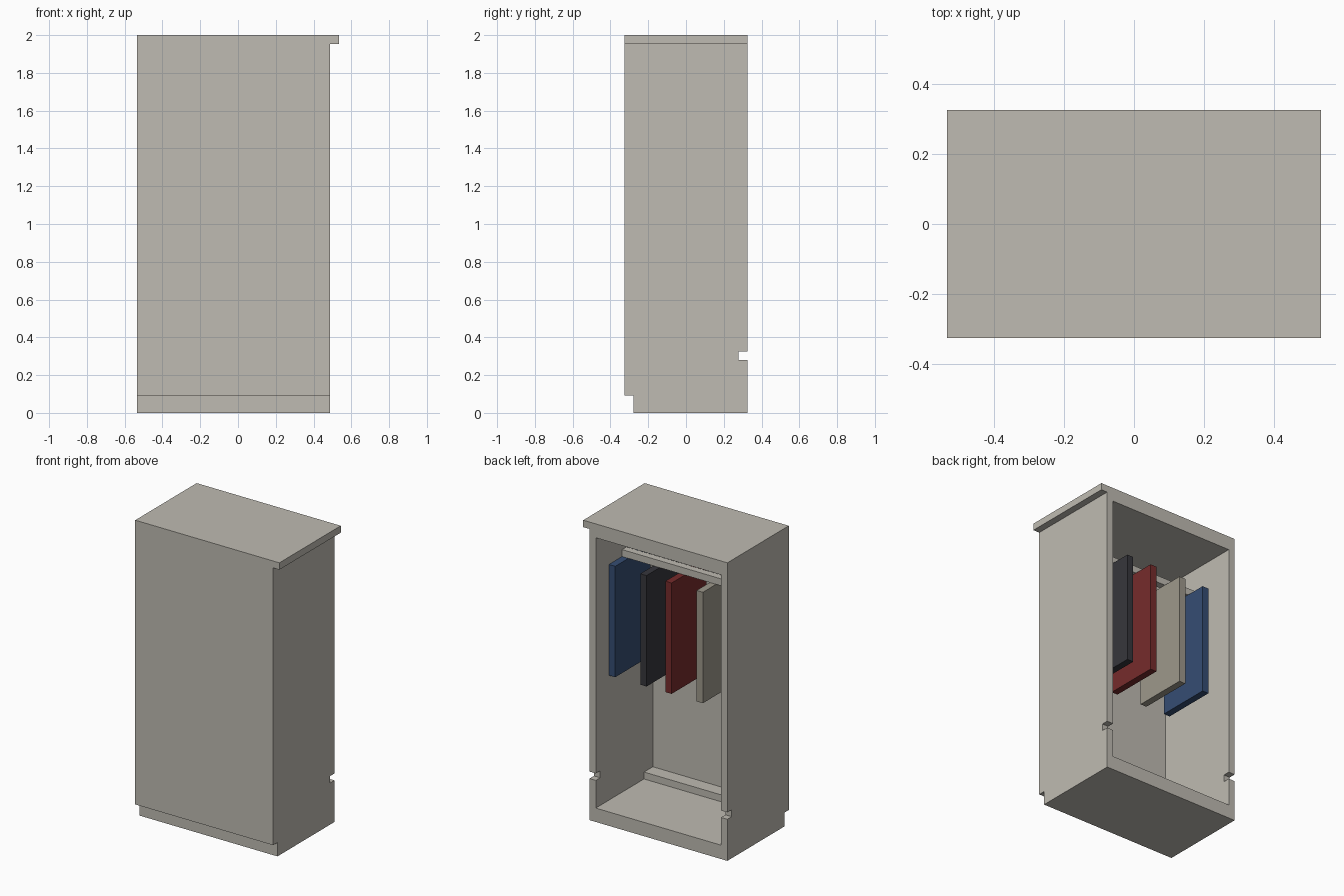
import bpy, bmesh

if "Cube" in bpy.data.objects:
    bpy.data.objects.remove(bpy.data.objects["Cube"], do_unlink=True)

U = 2 / 43  # board thickness; every part sits on this grid


def point(x, y, z):
    return ((x - 11.5) * U, (y - 7) * U, z * U)


def material(name, rgb):
    mat = bpy.data.materials.new(name)
    mat.use_nodes = True
    mat.diffuse_color = (*rgb, 1)
    bsdf = mat.node_tree.nodes["Principled BSDF"]
    bsdf.inputs["Base Color"].default_value = (*rgb, 1)
    bsdf.inputs["Roughness"].default_value = 0.8
    return mat


def extrude_x(name, profile, x0, x1, mat):
    """Extrude a closed (y, z) profile from x0 to x1, in grid units."""
    bm = bmesh.new()
    face = bm.faces.new([bm.verts.new(point(x0, y, z)) for y, z in profile])
    moved = bmesh.ops.extrude_face_region(bm, geom=[face])["geom"]
    verts = [v for v in moved if isinstance(v, bmesh.types.BMVert)]
    bmesh.ops.translate(bm, verts=verts, vec=((x1 - x0) * U, 0, 0))
    bmesh.ops.recalc_face_normals(bm, faces=bm.faces)
    mesh = bpy.data.meshes.new(name)
    bm.to_mesh(mesh)
    bm.free()
    mesh.materials.append(mat)
    obj = bpy.data.objects.new(name, mesh)
    bpy.context.collection.objects.link(obj)
    return obj


def box(name, x, y, z, mat):
    profile = [(y[0], z[0]), (y[1], z[0]), (y[1], z[1]), (y[0], z[1])]
    return extrude_x(name, profile, x[0], x[1], mat)


stone = material("warm grey", (0.52, 0.497, 0.445))
blue = material("navy blue", (0.036, 0.074, 0.171))
black = material("charcoal", (0.037, 0.037, 0.045))
red = material("dark red", (0.181, 0.025, 0.025))
beige = material("beige", (0.337, 0.314, 0.258))

# Cabinet shell: side profile with toe recess and rear notch
side = [(1, 0), (14, 0), (14, 6), (13, 6), (13, 7), (14, 7),
        (14, 43), (0, 43), (0, 2), (1, 2)]
shell = extrude_x("cabinet_shell", side, 0, 22, stone)

# Hollow it out through the open back
cutter = box("cavity_cutter", (1, 21), (1, 15), (2, 41), stone)
cutter.hide_render = True
cut = shell.modifiers.new("cavity", 'BOOLEAN')
cut.operation = 'DIFFERENCE'
cut.solver = 'EXACT'
cut.object = cutter
bpy.context.view_layer.update()
depsgraph = bpy.context.evaluated_depsgraph_get()
hollow = bpy.data.meshes.new_from_object(shell.evaluated_get(depsgraph))
shell.modifiers.clear()
shell.data = hollow
bpy.data.objects.remove(cutter, do_unlink=True)

# Top lip over one side, hanging rail and inner floor step
box("top_lip", (22, 23), (0, 14), (42, 43), stone)
box("hanging_rail", (1, 21), (7, 8), (36, 37), stone)
box("floor_step", (1, 21), (1, 3), (2, 3), stone)

# Garments hanging below the rail
garments = [(2, blue), (6, beige), (11, red), (15, black), (20, blue)]
for i, (x, mat) in enumerate(garments, 1):
    box(f"garment_{i}", (x, x + 1), (3, 11), (20, 36), mat)
